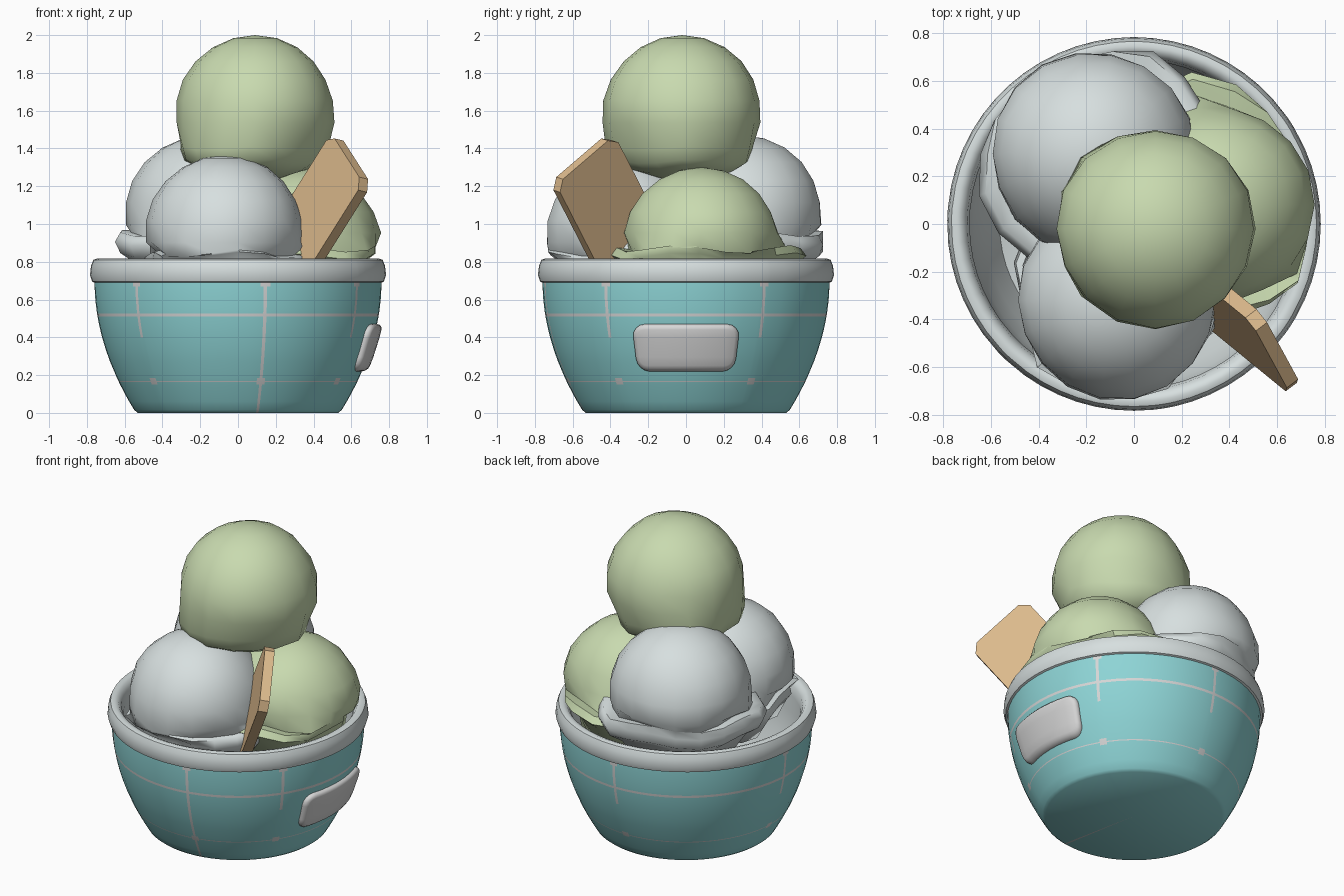
import bpy, bmesh, math, random
from mathutils import Matrix, Vector

random.seed(4)
if "Cube" in bpy.data.objects:
    bpy.data.objects.remove(bpy.data.objects["Cube"])


def material(name, rgb):
    m = bpy.data.materials.new(name)
    m.use_nodes = True
    m.diffuse_color = (*rgb, 1)
    bsdf = m.node_tree.nodes["Principled BSDF"]
    bsdf.inputs["Base Color"].default_value = (*rgb, 1)
    bsdf.inputs["Roughness"].default_value = 0.7
    return m


TEAL = material("teal glaze", (0.27, 0.66, 0.67))
CREAM = material("vanilla white", (0.68, 0.74, 0.74))
PALE = material("pale grey trim", (0.68, 0.68, 0.68))
GREEN = material("pistachio green", (0.58, 0.70, 0.43))
WAFER = material("wafer tan", (0.73, 0.50, 0.27))


def finish(name, bm, mats, angle=40):
    bmesh.ops.remove_doubles(bm, verts=bm.verts, dist=0.0005)
    bmesh.ops.recalc_face_normals(bm, faces=bm.faces)
    mesh = bpy.data.meshes.new(name)
    bm.to_mesh(mesh)
    bm.free()
    for m in mats:
        mesh.materials.append(m)
    ob = bpy.data.objects.new(name, mesh)
    bpy.context.collection.objects.link(ob)
    bpy.ops.object.select_all(action='DESELECT')
    ob.select_set(True)
    bpy.context.view_layer.objects.active = ob
    bpy.ops.object.shade_smooth_by_angle(angle=math.radians(angle))
    return ob


def lathe(profile, angles, place, paint=None):
    """Sweep (r, z) points around the given angles; place() gives each position."""
    bm = bmesh.new()
    rings = [[bm.verts.new(place(r, z, a, i)) for a in angles]
             for i, (r, z) in enumerate(profile)]
    n = len(angles)
    for i in range(len(rings) - 1):
        for j in range(n):
            k = (j + 1) % n
            f = bm.faces.new((rings[i][j], rings[i][k], rings[i + 1][k], rings[i + 1][j]))
            if paint:
                end = angles[k] if k else angles[0] + 2 * math.pi
                f.material_index = paint(i, (angles[j] + end) / 2,
                                         (profile[i][1] + profile[i + 1][1]) / 2)
    return bm


# Bowl, with the painted grid as faces of its wall
def bowl_r(z):
    return 0.76 - 0.22 * (1 - min(z, 0.7) / 0.7) ** 2


LINES = [33, 90, 177, 225, 281, 326]
MAIN_LINE = 281
levels = [0.015, 0.06, 0.1, 0.15, 0.163, 0.169, 0.185, 0.27, 0.33, 0.4,
          0.46, 0.511, 0.527, 0.54, 0.6, 0.67, 0.69]
wall = [(0, 0), (0.53, 0)] + [(bowl_r(z), z) for z in levels]
rim = [(0.772, 0.695), (0.784, 0.73), (0.778, 0.78), (0.766, 0.81), (0.745, 0.818),
       (0.72, 0.81), (0.70, 0.78), (0.69, 0.72)]
inside = [(bowl_r(z) - 0.06, z) for z in (0.6, 0.45, 0.3, 0.15)] + [(0.4, 0.08), (0, 0.08)]

degrees = {d for d in range(0, 360, 6) if min(abs(d - l) for l in LINES) > 3}
for l in LINES:
    degrees |= {l - 2, l - 0.7, l + 0.7, l + 2}
angles = [math.radians(d) for d in sorted(degrees)]


def paint_bowl(i, a, z):
    if i >= len(wall) - 1:
        return 1
    if 0.511 < z < 0.527 or 0.163 < z < 0.169:
        return 2
    line = min(LINES, key=lambda l: abs(math.degrees(a) - l))
    off = abs(math.degrees(a) - line)
    knot = 0.15 < z < 0.185 or 0.67 < z < 0.69
    if off < 2 and knot:
        return 2
    if off < 0.7 and (z > 0.4 or line == MAIN_LINE):
        return 2
    return 0


def around_axis(r, z, a, i):
    return r * math.cos(a), r * math.sin(a), z


finish("bowl", lathe(wall + rim + inside, angles, around_axis, paint_bowl),
       [TEAL, CREAM, PALE])

# Handle pad, rounded and wrapped onto the wall
bm = bmesh.new()
bmesh.ops.create_cube(bm, size=1, matrix=Matrix.Diagonal((0.06, 0.56, 0.25, 1)))
corner = [e for e in bm.edges if abs((e.verts[0].co - e.verts[1].co).x) > 0.01]
bmesh.ops.bevel(bm, geom=corner, offset=0.065, segments=4, profile=0.5, affect='EDGES')
outer = [e for e in bm.edges if all(v.co.x > 0.02 for v in e.verts)]
bmesh.ops.bevel(bm, geom=outer, offset=0.03, segments=3, profile=0.5, affect='EDGES')
for axis, cuts in (((0, 1, 0), [i * 0.05 for i in range(-4, 5)]), ((0, 0, 1), [-0.05, 0.05])):
    for c in cuts:
        bmesh.ops.bisect_plane(bm, geom=bm.verts[:] + bm.edges[:] + bm.faces[:],
                               plane_co=Vector(axis) * c, plane_no=axis)
for v in bm.verts:
    d, y, z = v.co
    z += 0.345
    v.co = around_axis(bowl_r(z) + d, z, y / 0.71, 0)
finish("handle_pad", bm, [PALE], 50)


# Scoops: a ball with a wavy skirt around its base
def scoop(name, centre, radius, skirt, mat, lean=(0, 0), wave=0.03, start=115, inside_bowl=True):
    ball = [(radius * math.sin(math.radians(t)), radius * math.cos(math.radians(t)))
            for t in range(0, start + 1, 16)]
    profile = ball + skirt + [(0, skirt[-1][1])]
    last = len(profile) - 1
    phase = random.uniform(0, 6)
    steps = 18 if inside_bowl else 16

    def place(r, z, a, i):
        x, y, h = centre
        if 0 < i < len(ball):
            r *= 1 + 0.012 * math.sin(3 * a + phase + i)
        elif len(ball) <= i < last:
            ripple = math.sin(3 * a + phase) + 0.7 * math.sin(5 * a + 2 * phase)
            r += wave * ripple
            z += 0.6 * wave * math.sin(4 * a + phase)
            x, y = x + lean[0], y + lean[1]
        p = Vector((x + r * math.cos(a), y + r * math.sin(a), h + z))
        if inside_bowl and i >= len(ball):
            limit = 0.73 if p.z > 0.82 else 0.66
            flat = math.hypot(p.x, p.y)
            if flat > limit:
                p.x, p.y = p.x * limit / flat, p.y * limit / flat
        return p

    ring = [2 * math.pi * j / steps for j in range(steps)]
    finish(name, lathe(profile, ring, place), [mat], 60)


scoop("back_scoop", (-0.17, 0.295, 1.04), 0.43,
      [(0.42, -0.09), (0.48, -0.09), (0.51, -0.14), (0.48, -0.2), (0.40, -0.25), (0.3, -0.4)],
      CREAM, start=100)
scoop("front_scoop", (-0.07, -0.32, 0.945), 0.42,
      [(0.40, -0.1), (0.43, -0.11), (0.44, -0.16), (0.41, -0.2), (0.3, -0.35)],
      CREAM, start=100)
scoop("side_scoop", (0.34, 0.08, 0.88), 0.42,
      [(0.42, -0.02), (0.49, -0.01), (0.52, -0.05), (0.46, -0.1), (0.3, -0.35)],
      GREEN, start=90)
scoop("top_scoop", (0.09, -0.02, 1.58), 0.42,
      [(0.39, -0.18), (0.37, -0.25), (0.28, -0.30), (0.18, -0.33)],
      GREEN, lean=(-0.03, 0), wave=0.02, start=100, inside_bowl=False)

# Wafer: a leaning plank with clipped top corners
up = Vector((0.49, -0.40, 0.78)).normalized()
side = Vector((0.416, -0.727, -0.546))
side = (side - up * side.dot(up)).normalized()
normal = up.cross(side)
top = Vector((0.60, -0.55, 1.345))
half, clip, length, thick = 0.22, 0.05, 0.72, 0.06
outline = [(-half, -length), (half, -length), (half, -clip), (half - clip, 0),
           (clip - half, 0), (-half, -clip)]
bm = bmesh.new()
face = bm.faces.new([bm.verts.new(top + side * w + up * l - normal * thick / 2)
                     for w, l in outline])
grown = bmesh.ops.extrude_face_region(bm, geom=[face])["geom"]
bmesh.ops.translate(bm, vec=normal * thick,
                    verts=[g for g in grown if isinstance(g, bmesh.types.BMVert)])
finish("wafer", bm, [WAFER], 20)
